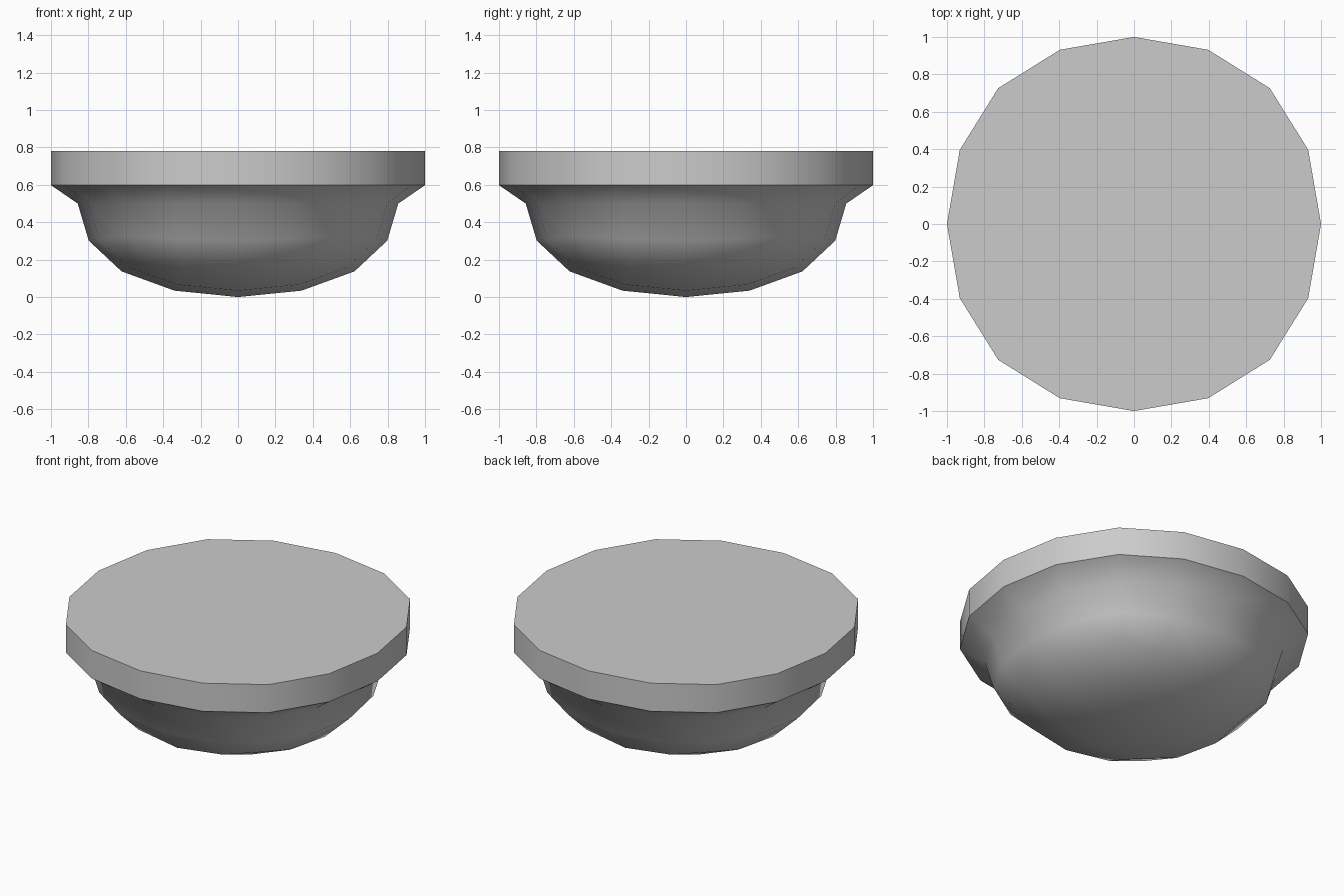
import bpy, bmesh, math

if "Cube" in bpy.data.objects:
    bpy.data.objects.remove(bpy.data.objects["Cube"])

RIM_Z, FLARE_Z, TOP_Z = 0.50, 0.598, 0.78   # dome rim, end of flare, flat top
DOME_R, COLLAR_R = 0.857, 1.0

# Subdivided cube: gives the four-sided dome topology and its 16-sided rim
bpy.ops.mesh.primitive_cube_add(size=2)
obj = bpy.context.object
obj.name = "domed_base_with_collar"
sub = obj.modifiers.new("round", 'SUBSURF')
sub.levels = 2
bpy.ops.object.modifier_apply(modifier=sub.name)

bm = bmesh.new()
bm.from_mesh(obj.data)

# Dome: keep the lower half, scale to size with its lowest point on z = 0
r = max(v.co.x for v in bm.verts)
bmesh.ops.delete(bm, geom=[v for v in bm.verts if v.co.z > 1e-4], context='VERTS')
for v in bm.verts:
    v.co.x *= DOME_R / r
    v.co.y *= DOME_R / r
    v.co.z = RIM_Z + v.co.z * RIM_Z / r


def extend_rim(edges, scale, z):
    """Extrude the open rim, scale it outward and move it to height z."""
    geom = bmesh.ops.extrude_edge_only(bm, edges=edges)["geom"]
    for v in (g for g in geom if isinstance(g, bmesh.types.BMVert)):
        v.co.x *= scale
        v.co.y *= scale
        v.co.z = z
    return [g for g in geom if isinstance(g, bmesh.types.BMEdge)]


# Collar: flare outward, straight wall, flat cap
rim = [e for e in bm.edges if e.is_boundary]
rim = extend_rim(rim, COLLAR_R / DOME_R, FLARE_Z)
rim = [e for e in rim if e.is_boundary]
rim = extend_rim(rim, 1.0, TOP_Z)
bmesh.ops.contextual_create(bm, geom=[e for e in rim if e.is_boundary])

bmesh.ops.recalc_face_normals(bm, faces=bm.faces)
bm.to_mesh(obj.data)
bm.free()

bpy.ops.object.shade_smooth_by_angle(angle=math.radians(40))
